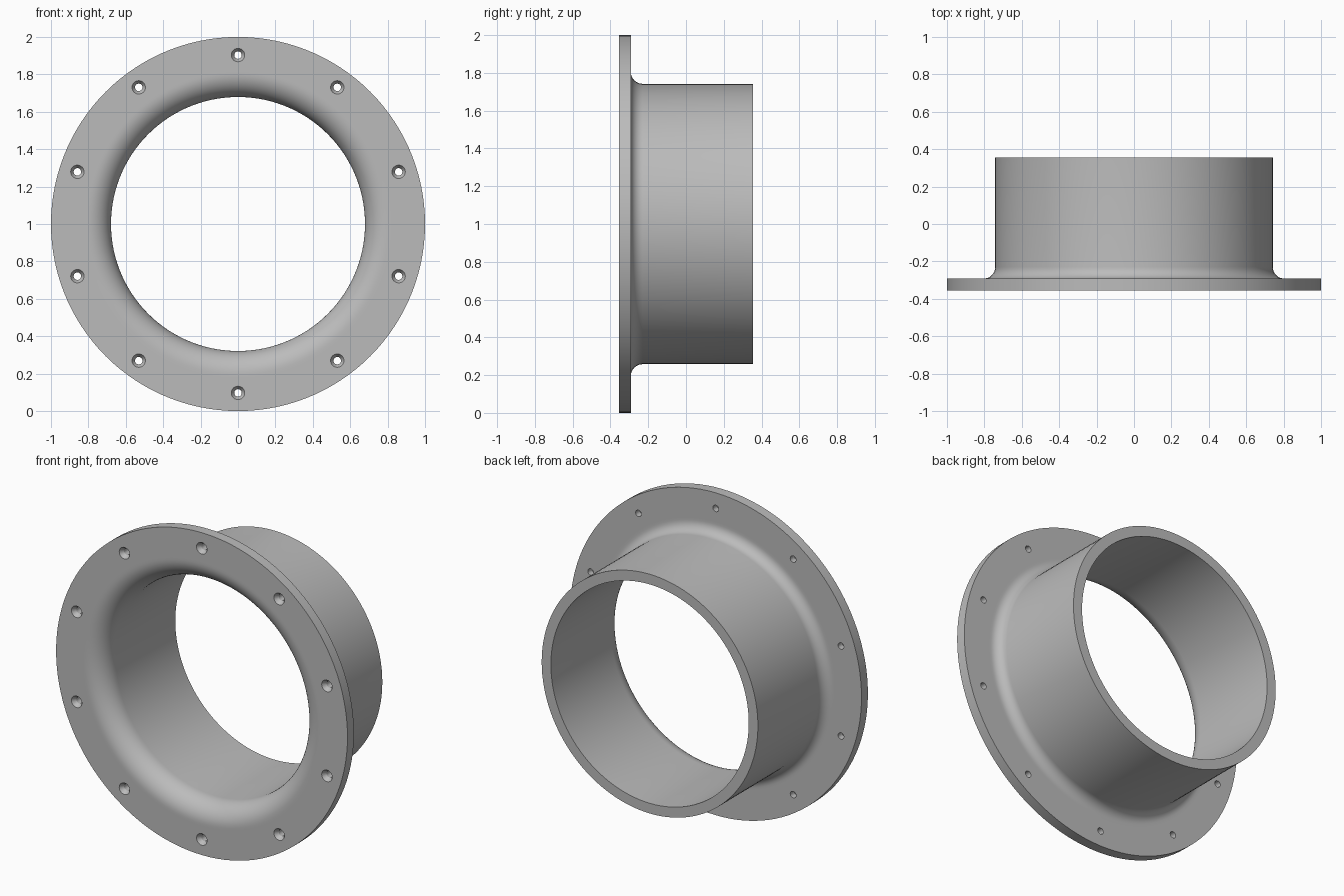
import bpy, bmesh
from math import pi, sin, cos, tau, radians
from mathutils import Vector, Matrix

cube = bpy.data.objects.get("Cube")
if cube:
    bpy.data.objects.remove(cube, do_unlink=True)

FRONT, BACK = -0.355, 0.355      # y extent
PLATE = 0.063                    # flange and wall thickness
R_OUT, R_TUBE, R_BORE = 1.0, 0.742, 0.679
R_BOLT, BOLTS = 0.903, 10
Y_AXIS = Vector((0, 1, 0))

grey = bpy.data.materials.new("grey_metal")
grey.use_nodes = True
colour = (0.5, 0.5, 0.5, 1)
grey.diffuse_color = colour
grey.node_tree.nodes["Principled BSDF"].inputs["Base Color"].default_value = colour


def revolve(bm, profile, steps, centre=Vector()):
    """Revolve a closed (radius, y) profile round an axis along y."""
    verts = [bm.verts.new(centre + Vector((r, y, 0))) for r, y in profile]
    edges = [bm.edges.new((a, b)) for a, b in zip(verts, verts[1:] + verts[:1])]
    bmesh.ops.spin(bm, geom=verts + edges, cent=centre, axis=Y_AXIS,
                   angle=tau, steps=steps, use_merge=True)


def finish(bm, name):
    bmesh.ops.remove_doubles(bm, verts=bm.verts, dist=1e-5)
    bmesh.ops.recalc_face_normals(bm, faces=bm.faces)
    mesh = bpy.data.meshes.new(name)
    bm.to_mesh(mesh)
    bm.free()
    obj = bpy.data.objects.new(name, mesh)
    bpy.context.collection.objects.link(obj)
    mesh.materials.append(grey)
    return obj


def fillet(radius, start, end, steps):
    """Arc about the shared centre of the inner and outer neck curves."""
    r0, y0 = R_TUBE + PLATE, FRONT + 2 * PLATE
    angles = [start + (end - start) * i / steps for i in range(steps + 1)]
    return [(r0 + radius * cos(a), y0 + radius * sin(a)) for a in angles]


# Flange and tube in one revolved section, with a curved neck
section = [(R_OUT, FRONT), (R_OUT, FRONT + PLATE), (0.82, FRONT + PLATE)]
section += fillet(PLATE, 1.5 * pi, pi, 8)
section += [(R_TUBE, BACK), (R_BORE, BACK)]
section += fillet(2 * PLATE, pi, 1.5 * pi, 12)
section += [(0.82, FRONT)]
bm = bmesh.new()
revolve(bm, section, 120)
flange = finish(bm, "flanged_collar")
flange.location.z = 1

# Countersunk bolt holes
bm = bmesh.new()
hole = [(0, FRONT - 0.02), (0.036, FRONT - 0.02), (0.036, FRONT),
        (0.02, FRONT + 0.025), (0.02, FRONT + 0.1), (0, FRONT + 0.1)]
for i in range(BOLTS):
    spot = Matrix.Rotation(tau * i / BOLTS, 3, 'Y') @ Vector((0, 0, R_BOLT))
    revolve(bm, hole, 24, spot)
cutter = finish(bm, "bolt_hole_cutter")
cutter.location.z = 1
cutter.hide_render = True

cut = flange.modifiers.new("bolt_holes", 'BOOLEAN')
cut.operation, cut.solver, cut.object = 'DIFFERENCE', 'EXACT', cutter
bpy.ops.object.select_all(action='DESELECT')
flange.select_set(True)
bpy.context.view_layer.objects.active = flange
bpy.ops.object.modifier_apply(modifier=cut.name)
bpy.data.objects.remove(cutter, do_unlink=True)
bpy.ops.object.shade_smooth_by_angle(angle=radians(30))
